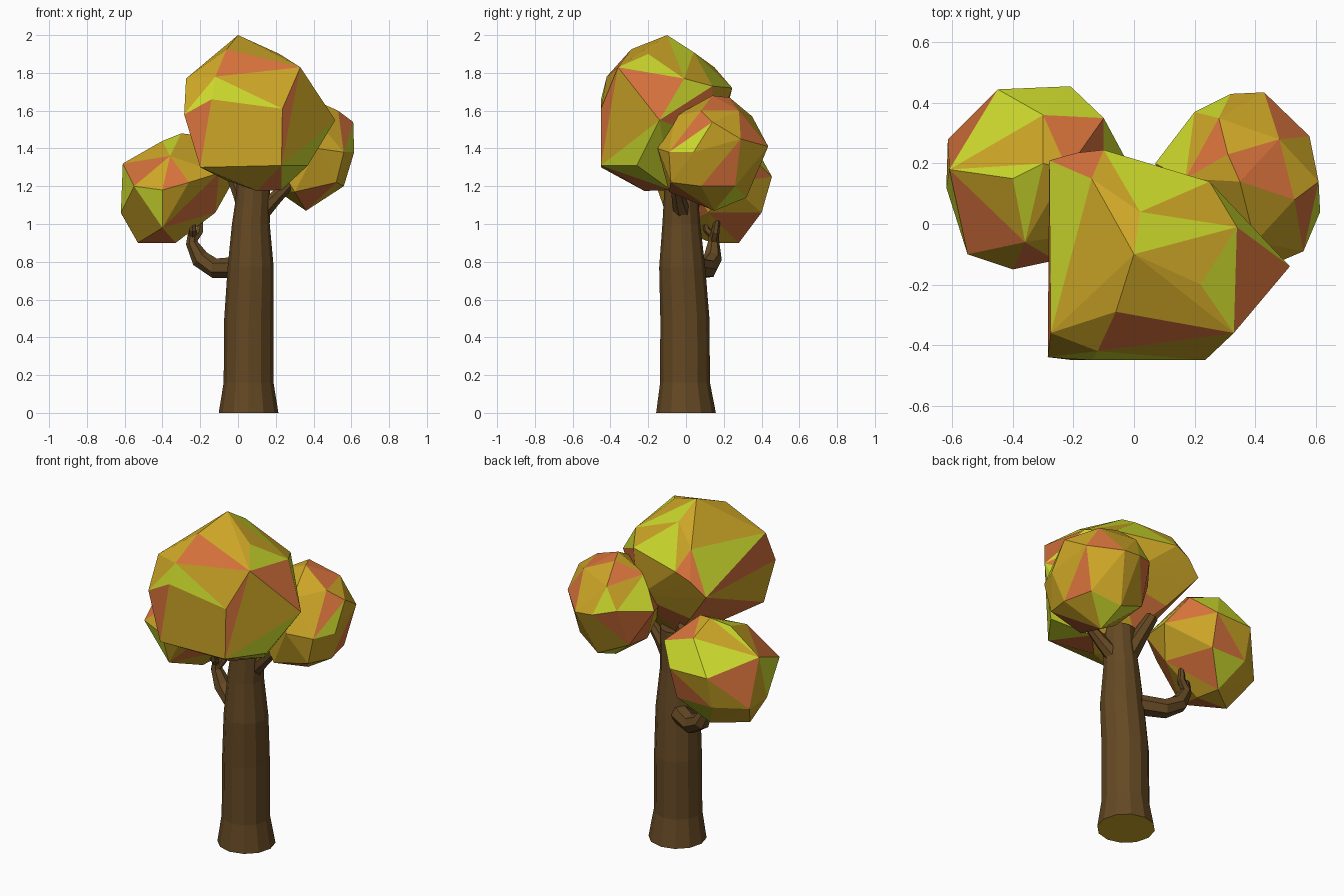
import bpy, bmesh, math, random
from mathutils import Vector

random.seed(5)


def material(name, rgb):
    m = bpy.data.materials.new(name)
    m.diffuse_color = (*rgb, 1)
    return m


BARK = material("bark", (0.127, 0.065, 0.017))
GOLD = material("gold_leaf", (0.61, 0.38, 0.02))
LIME = material("lime_leaf", (0.61, 0.70, 0.026))
RUST = material("rust_leaf", (0.68, 0.17, 0.045))


def finish(bm, name, mats):
    bmesh.ops.recalc_face_normals(bm, faces=bm.faces)
    me = bpy.data.meshes.new(name)
    bm.to_mesh(me)
    bm.free()
    for m in mats:
        me.materials.append(m)
    ob = bpy.data.objects.new(name, me)
    bpy.context.collection.objects.link(ob)
    return ob


def tube(name, path, sides, level=False):
    """Loft rings along a path of (x, y, z, radius)."""
    bm = bmesh.new()
    pts = [Vector(p[:3]) for p in path]
    rings = []
    for i, p in enumerate(pts):
        d = pts[min(i + 1, len(pts) - 1)] - pts[max(i - 1, 0)]
        d = Vector((0, 0, 1)) if level else d.normalized()
        u = Vector((0, 1, 0))
        u = (u - d * u.dot(d)).normalized()
        v = d.cross(u)
        r = path[i][3]
        rings.append([bm.verts.new(p + r * (math.cos(a) * u + math.sin(a) * v))
                      for a in (2 * math.pi * k / sides for k in range(sides))])
    for a, b in zip(rings, rings[1:]):
        for k in range(sides):
            n = (k + 1) % sides
            bm.faces.new((a[k], a[n], b[n], b[k]))
    foot = bm.faces.new(rings[0][::-1])
    bm.faces.new(rings[-1])
    if level:
        foot.material_index = 1
    return finish(bm, name, [BARK, GOLD])


def crown(name, corners):
    """Faceted leaf mass: hull of its corners, leaves coloured at random."""
    bm = bmesh.new()
    for c in corners:
        bm.verts.new(c)
    bmesh.ops.convex_hull(bm, input=bm.verts)
    bmesh.ops.delete(bm, geom=[v for v in bm.verts if not v.link_faces], context='VERTS')
    for f in bm.faces:
        f.material_index = random.choices((0, 1, 2), (58, 22, 20))[0]
    return finish(bm, name, [GOLD, LIME, RUST])


# Trunk with flared foot and gentle bend
tube("trunk", [(0.056, 0, 0, 0.158), (0.056, -0.005, 0.16, 0.132),
               (0.057, -0.006, 0.5, 0.13), (0.067, -0.02, 0.77, 0.122),
               (0.068, -0.025, 1.0, 0.1), (0.078, -0.026, 1.12, 0.092),
               (0.083, -0.026, 1.24, 0.088)], 12, level=True)

# Low side branch and its two twigs
tube("side_branch", [(0.0, 0.05, 0.77, 0.058), (-0.12, 0.115, 0.765, 0.054),
                     (-0.2, 0.14, 0.815, 0.05), (-0.245, 0.145, 0.9, 0.032),
                     (-0.24, 0.145, 0.96, 0.024)], 7)
tube("side_twig_back", [(-0.245, 0.145, 0.91, 0.028), (-0.205, 0.155, 0.96, 0.022),
                        (-0.195, 0.17, 1.05, 0.012)], 6)
tube("side_twig_front", [(-0.24, 0.145, 0.94, 0.026), (-0.24, 0.11, 0.97, 0.02),
                         (-0.24, 0.1, 1.05, 0.012)], 6)

# Upper forks reaching into the crowns
tube("fork_right", [(0.12, -0.02, 1.06, 0.05), (0.19, -0.04, 1.13, 0.038),
                    (0.3, -0.06, 1.24, 0.025)], 7)
tube("fork_left", [(0.06, 0.0, 1.06, 0.06), (0.02, 0.04, 1.16, 0.048),
                   (-0.05, 0.09, 1.32, 0.035)], 7)

# Main crown
crown("main_crown", [
    (0, -0.1, 2), (-0.06, -0.29, 1.925), (0.22, -0.2, 1.9), (0.33, -0.36, 1.83),
    (-0.12, -0.42, 1.78), (-0.275, -0.36, 1.77), (0.515, -0.14, 1.55),
    (0.235, -0.45, 1.61), (0.23, -0.45, 1.31), (-0.14, -0.45, 1.66),
    (-0.285, -0.44, 1.58), (-0.2, -0.45, 1.3), (0.37, -0.26, 1.31),
    (0.23, -0.08, 1.18), (-0.06, -0.22, 1.23), (0.1, -0.22, 1.175),
    (-0.28, 0.21, 1.6), (-0.19, 0.235, 1.68), (-0.1, 0.245, 1.72),
    (0.25, 0.14, 1.73), (0.34, -0.01, 1.77), (-0.14, 0.15, 1.83),
    (0.02, 0.04, 1.91), (0.22, 0.14, 1.45), (-0.12, 0.13, 1.4), (0.03, 0.03, 1.24)])

# Lower left crown
crown("left_crown", [
    (-0.61, 0.18, 1.32), (-0.615, 0.28, 1.05), (-0.45, 0.445, 1.25),
    (-0.21, 0.455, 1.25), (-0.1, 0.35, 1.35), (-0.03, 0.22, 1.22),
    (-0.3, 0.2, 1.48), (-0.22, 0.18, 1.47), (-0.4, 0.15, 1.44),
    (-0.55, -0.1, 1.2), (-0.4, -0.15, 1.18), (-0.26, -0.12, 1.22),
    (-0.36, -0.06, 1.36), (-0.53, 0.15, 0.9), (-0.33, 0.14, 0.9),
    (-0.36, 0.28, 0.9), (-0.12, 0.12, 1.06), (-0.22, 0.4, 1.06),
    (-0.1, -0.02, 1.27), (-0.62, 0.12, 1.06), (-0.4, -0.08, 0.98),
    (-0.3, 0.36, 1.42), (-0.45, 0.4, 1.06)])

# Right crown
crown("right_crown", [
    (0.35, 0.14, 1.68), (0.31, 0.23, 1.67), (0.53, 0.08, 1.6), (0.61, 0.14, 1.54),
    (0.615, 0.04, 1.38), (0.58, 0.29, 1.45), (0.43, 0.435, 1.41),
    (0.32, 0.43, 1.42), (0.2, 0.37, 1.45), (0.07, 0.2, 1.42), (0.56, -0.09, 1.38),
    (0.42, -0.15, 1.4), (0.52, -0.08, 1.22), (0.3, -0.09, 1.17), (0.56, 0.08, 1.2),
    (0.36, 0.15, 1.07), (0.2, 0.08, 1.18), (0.36, 0.32, 1.14), (0.52, 0.26, 1.2),
    (0.18, 0.28, 1.22), (0.16, -0.06, 1.4), (0.17, 0.15, 1.6), (0.48, 0.28, 1.6),
    (0.4, -0.06, 1.57), (0.28, 0.35, 1.57)])
